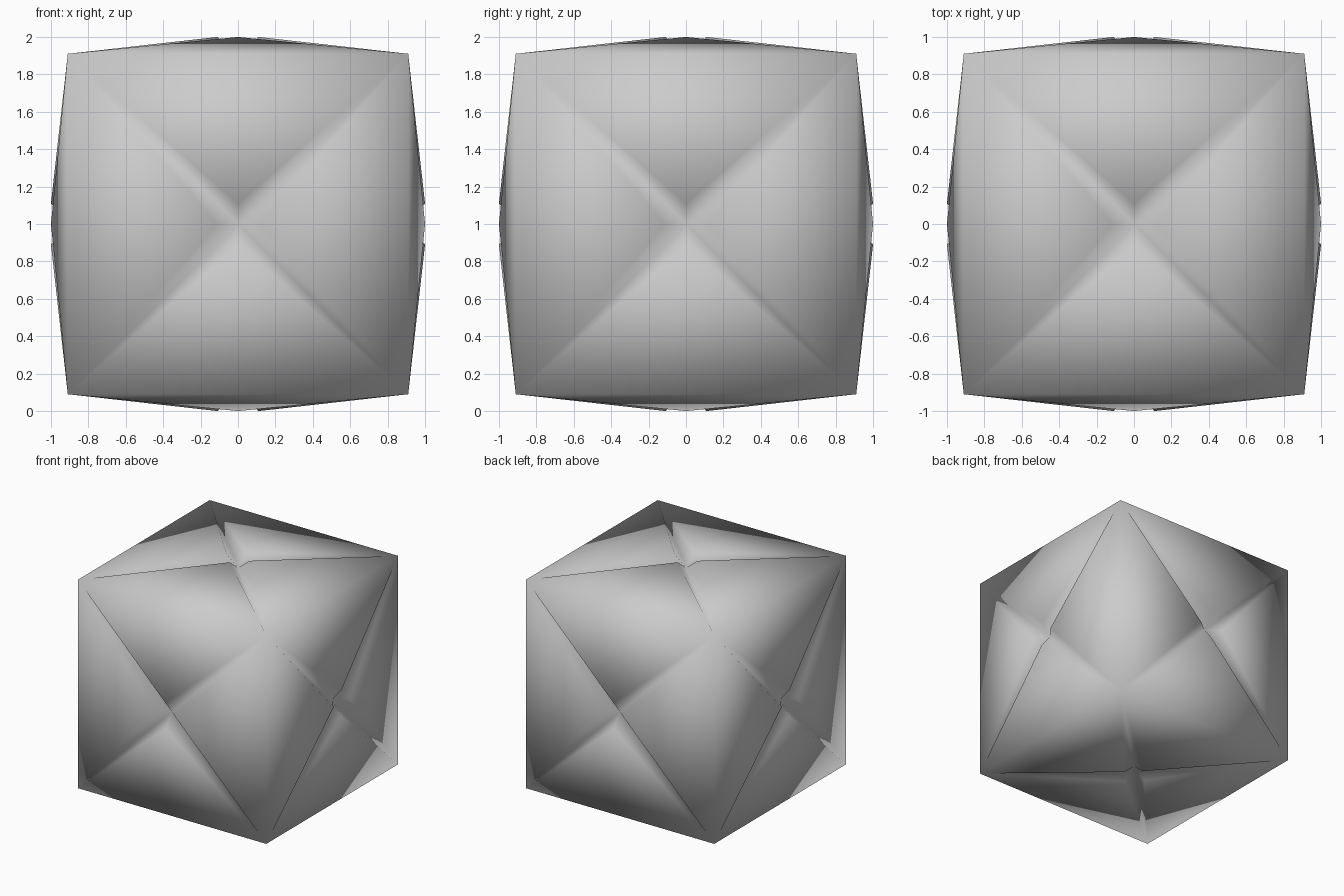
import bpy, bmesh
from mathutils import Vector

cube = bpy.data.objects.get("Cube")
if cube:
    bpy.data.objects.remove(cube, do_unlink=True)

HALF = 0.91   # half size of the cube corners
PEAK = 0.11   # distance of each raised peak from its face centre
RISE = 0.09   # height of the peaks above the face

# Grey surface
mat = bpy.data.materials.new("grey")
mat.use_nodes = True
grey = (0.6, 0.6, 0.6, 1)
mat.diffuse_color = grey
mat.node_tree.nodes["Principled BSDF"].inputs["Base Color"].default_value = grey

# Cube whose faces each split into four raised triangles around a sunken centre
bm = bmesh.new()
bmesh.ops.create_cube(bm, size=2 * HALF)
for face in list(bm.faces):
    normal = face.normal.copy()
    corners = list(face.verts)
    middle = face.calc_center_median()
    bm.faces.remove(face)
    centre = bm.verts.new(middle)
    for a, b in zip(corners, corners[1:] + corners[:1]):
        outward = ((a.co + b.co) / 2 - middle).normalized()
        peak = bm.verts.new(middle + outward * PEAK + normal * RISE)
        for tri in ((a, b, peak), (b, centre, peak), (centre, a, peak)):
            bm.faces.new(tri).smooth = True
bmesh.ops.translate(bm, verts=bm.verts, vec=Vector((0, 0, 1)))
bm.normal_update()

mesh = bpy.data.meshes.new("faceted_cube")
bm.to_mesh(mesh)
bm.free()
mesh.materials.append(mat)
bpy.context.collection.objects.link(bpy.data.objects.new("faceted_cube", mesh))
